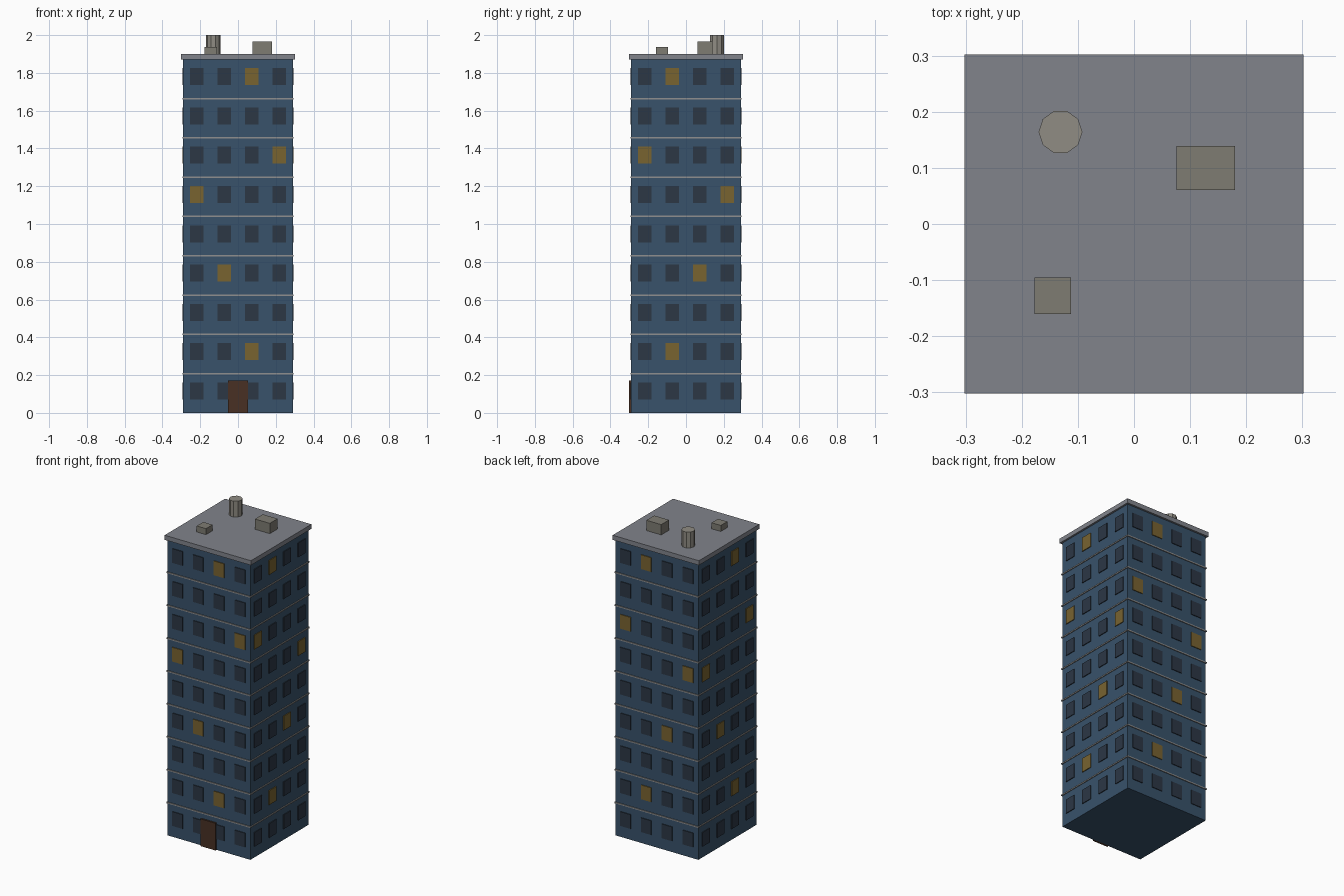
import bpy, bmesh, math
from mathutils import Matrix, Vector

if "Cube" in bpy.data.objects:
    bpy.data.objects.remove(bpy.data.objects["Cube"])

HALF, FLOOR_H, FLOORS, COLS = 0.29, 0.208, 9, 4
WALL_TOP = FLOOR_H * FLOORS
ROOF_TOP = 1.90


def material(name, rgb):
    m = bpy.data.materials.new(name)
    m.diffuse_color = (*rgb, 1)
    m.use_nodes = True
    m.node_tree.nodes["Principled BSDF"].inputs["Base Color"].default_value = m.diffuse_color
    return m


wall_mat = material("wall_blue", (0.040, 0.085, 0.145))
trim_mat = material("trim_grey", (0.28, 0.28, 0.28))
roof_mat = material("roof_grey", (0.22, 0.23, 0.26))
glass_mat = material("dark_glass", (0.025, 0.038, 0.060))
lit_mat = material("lit_glass", (0.19, 0.125, 0.030))
door_mat = material("door_brown", (0.065, 0.030, 0.017))
unit_mat = material("unit_grey", (0.21, 0.20, 0.17))
pipe_mat = material("vent_grey", (0.28, 0.265, 0.23))


def finish(name, bm, mat):
    me = bpy.data.meshes.new(name)
    bm.normal_update()
    bm.to_mesh(me)
    bm.free()
    me.materials.append(mat)
    ob = bpy.data.objects.new(name, me)
    bpy.context.collection.objects.link(ob)
    return ob


def add_box(bm, lo, hi, turn=Matrix.Identity(4)):
    lo, hi = Vector(lo), Vector(hi)
    place = Matrix.Translation((lo + hi) / 2) @ Matrix.Diagonal((*(hi - lo), 1))
    bmesh.ops.create_cube(bm, size=1, matrix=turn @ place)


def box(name, lo, hi, mat):
    bm = bmesh.new()
    add_box(bm, lo, hi)
    return finish(name, bm, mat)


# Tower body and overhanging roof slab
box("tower_body", (-HALF, -HALF, 0), (HALF, HALF, WALL_TOP), wall_mat)
box("roof_slab", (-0.302, -0.302, 1.871), (0.302, 0.302, ROOF_TOP), roof_mat)

# Thin ledges between floors
bm = bmesh.new()
for k in range(1, FLOORS):
    z = k * FLOOR_H
    add_box(bm, (-0.295, -0.295, z - 0.004), (0.295, 0.295, z + 0.004))
finish("floor_ledges", bm, trim_mat)

# Windows on four sides; lit ones are given as floor: column
lit = {1: 2, 3: 1, 5: 0, 6: 3, 8: 2}
dark_bm, lit_bm = bmesh.new(), bmesh.new()
for side in range(4):
    turn = Matrix.Rotation(side * math.pi / 2, 4, 'Z')
    flip = side in (1, 2)
    for f in range(FLOORS):
        z = 0.116 + f * FLOOR_H
        for c in range(COLS):
            x = (c - 1.5) * 0.1455
            lit_col = lit.get(f, -1)
            if flip and lit_col >= 0:
                lit_col = 3 - lit_col
            bm = lit_bm if c == lit_col else dark_bm
            add_box(bm, (x - 0.036, -0.295, z - 0.045),
                    (x + 0.036, -0.286, z + 0.045), turn)
finish("dark_windows", dark_bm, glass_mat)
finish("lit_windows", lit_bm, lit_mat)

# Entrance door
box("front_door", (-0.053, -0.301, 0), (0.053, -0.286, 0.172), door_mat)

# Rooftop units
box("large_roof_unit", (0.076, 0.061, ROOF_TOP), (0.180, 0.139, 1.965), unit_mat)
box("small_roof_unit", (-0.177, -0.160, ROOF_TOP), (-0.112, -0.095, 1.938), unit_mat)

# Ten-sided vent pipe
bm = bmesh.new()
ring = [bm.verts.new((-0.131 + 0.039 * math.cos(i * math.pi / 5),
                      0.164 + 0.039 * math.sin(i * math.pi / 5), ROOF_TOP))
        for i in range(10)]
base = bm.faces.new(ring)
ext = bmesh.ops.extrude_face_region(bm, geom=[base], use_keep_orig=True)
bmesh.ops.translate(bm, vec=(0, 0, 2.0 - ROOF_TOP),
                    verts=[v for v in ext["geom"] if isinstance(v, bmesh.types.BMVert)])
bmesh.ops.recalc_face_normals(bm, faces=bm.faces)
finish("vent_pipe", bm, pipe_mat)
